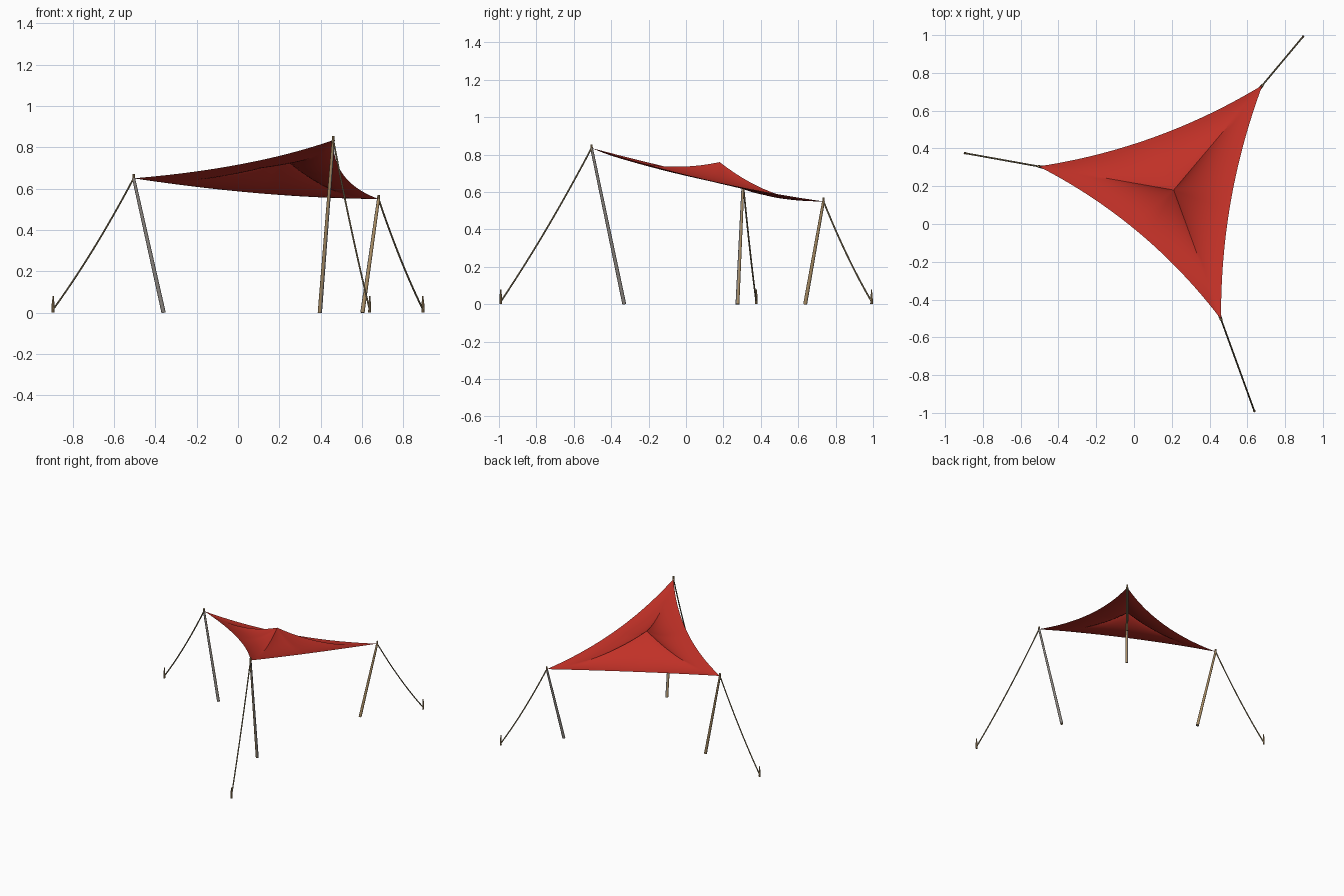
import bpy, bmesh, math
from mathutils import Vector

if "Cube" in bpy.data.objects:
    bpy.data.objects.remove(bpy.data.objects["Cube"], do_unlink=True)


def material(name, rgb):
    m = bpy.data.materials.new(name)
    m.use_nodes = True
    m.diffuse_color = (*rgb, 1)
    bsdf = next(n for n in m.node_tree.nodes if n.type == 'BSDF_PRINCIPLED')
    bsdf.inputs["Base Color"].default_value = (*rgb, 1)
    return m


RED = material("red_cloth", (0.53, 0.03, 0.02))
TAN = material("tan_wood", (0.40, 0.27, 0.13))
GREY = material("grey_wood", (0.24, 0.22, 0.20))
ROPE = material("brown_rope", (0.25, 0.20, 0.11))


def finish(name, bm, mats, angle=40):
    me = bpy.data.meshes.new(name)
    bm.to_mesh(me)
    bm.free()
    ob = bpy.data.objects.new(name, me)
    bpy.context.collection.objects.link(ob)
    for m in mats:
        me.materials.append(m)
    bpy.ops.object.select_all(action='DESELECT')
    ob.select_set(True)
    bpy.context.view_layer.objects.active = ob
    bpy.ops.object.shade_smooth_by_angle(angle=math.radians(angle))
    return ob


def tube(bm, points, radii, sides=10):
    """Capped round tube through the points."""
    rings = []
    for i, p in enumerate(points):
        d = points[min(i + 1, len(points) - 1)] - points[max(i - 1, 0)]
        q = d.to_track_quat('Z', 'Y')
        angles = [2 * math.pi * k / sides for k in range(sides)]
        rings.append([bm.verts.new(p + q @ Vector((math.cos(a), math.sin(a), 0)) * radii[i])
                      for a in angles])
    for a, b in zip(rings, rings[1:]):
        for k in range(sides):
            n = (k + 1) % sides
            bm.faces.new((a[k], a[n], b[n], b[k]))
    bm.faces.new(rings[0][::-1])
    bm.faces.new(rings[-1])


# Layout: sail corner, pole foot, rope anchor
PEAK = Vector((0.21, 0.18, 0.76))
SUPPORTS = {
    "left": (Vector((-0.505, 0.305, 0.65)), Vector((-0.36, 0.275, 0)), Vector((-0.895, 0.375, 0))),
    "front": (Vector((0.461, -0.505, 0.835)), Vector((0.396, -0.33, 0)), Vector((0.637, -0.99, 0))),
    "back": (Vector((0.68, 0.735, 0.55)), Vector((0.602, 0.637, 0)), Vector((0.895, 0.992, 0))),
}
A, B, C = (s[0] for s in SUPPORTS.values())

# Sail: three panels fanned from the raised peak, with inward-curved rims
bm = bmesh.new()
SPAN, RINGS = 24, 14
for p0, p1, pull, drop in ((A, B, 0.072, 0.022), (B, C, 0.058, 0.03), (C, A, 0.063, 0.023)):
    inward = Vector((p0.y - p1.y, p1.x - p0.x, 0)).normalized()
    rows = []
    for j in range(RINGS):
        t = j / RINGS
        row = []
        for i in range(SPAN + 1):
            s = i / SPAN
            bow = 4 * s * (1 - s)
            rim = p0.lerp(p1, s) + inward * pull * bow - Vector((0, 0, drop * bow))
            p = rim.lerp(PEAK, t)
            p.z -= (0.04 + 0.016 * abs(2 * s - 1)) * 4 * t * (1 - t)
            row.append(bm.verts.new(p))
        rows.append(row)
    tip = bm.verts.new(PEAK)
    for a, b in zip(rows, rows[1:]):
        for i in range(SPAN):
            bm.faces.new((a[i], a[i + 1], b[i + 1], b[i]))
    for i in range(SPAN):
        bm.faces.new((rows[-1][i], rows[-1][i + 1], tip))
bmesh.ops.remove_doubles(bm, verts=bm.verts, dist=0.0005)
finish("sail", bm, [RED], 25)

up = Vector((0, 0, 1))
for side, (corner, foot, anchor) in SUPPORTS.items():
    outward = (anchor - corner) * Vector((1, 1, 0))
    across = Vector((-outward.y, outward.x, 0))

    # Leaning pole, one half grey and the other tan
    bm = bmesh.new()
    tube(bm, [foot, corner], [0.0105, 0.0075], 12)
    bm.normal_update()
    for f in bm.faces:
        f.material_index = 1 if f.normal.dot(across) > 0.001 else 0
    finish(side + "_pole", bm, [TAN, GREY])

    # Upright pin on the pole top
    bm = bmesh.new()
    tube(bm, [corner - up * 0.015, corner + up * 0.02], [0.007, 0.006], 8)
    finish(side + "_pole_pin", bm, [TAN])

    # Sagging guy rope
    bm = bmesh.new()
    end = anchor + up * 0.015
    path = [corner.lerp(end, i / 12) - up * 0.1 * (i / 12) * (1 - i / 12) for i in range(13)]
    tube(bm, path, [0.0045] * 13, 6)
    finish(side + "_guy_rope", bm, [ROPE])

    # Ground stake: thick body with a thin pin on top
    bm = bmesh.new()
    tube(bm, [anchor, anchor + up * 0.055], [0.007, 0.006], 8)
    tube(bm, [anchor + up * 0.05, anchor + up * 0.08], [0.004, 0.0035], 8)
    finish(side + "_stake", bm, [TAN])
